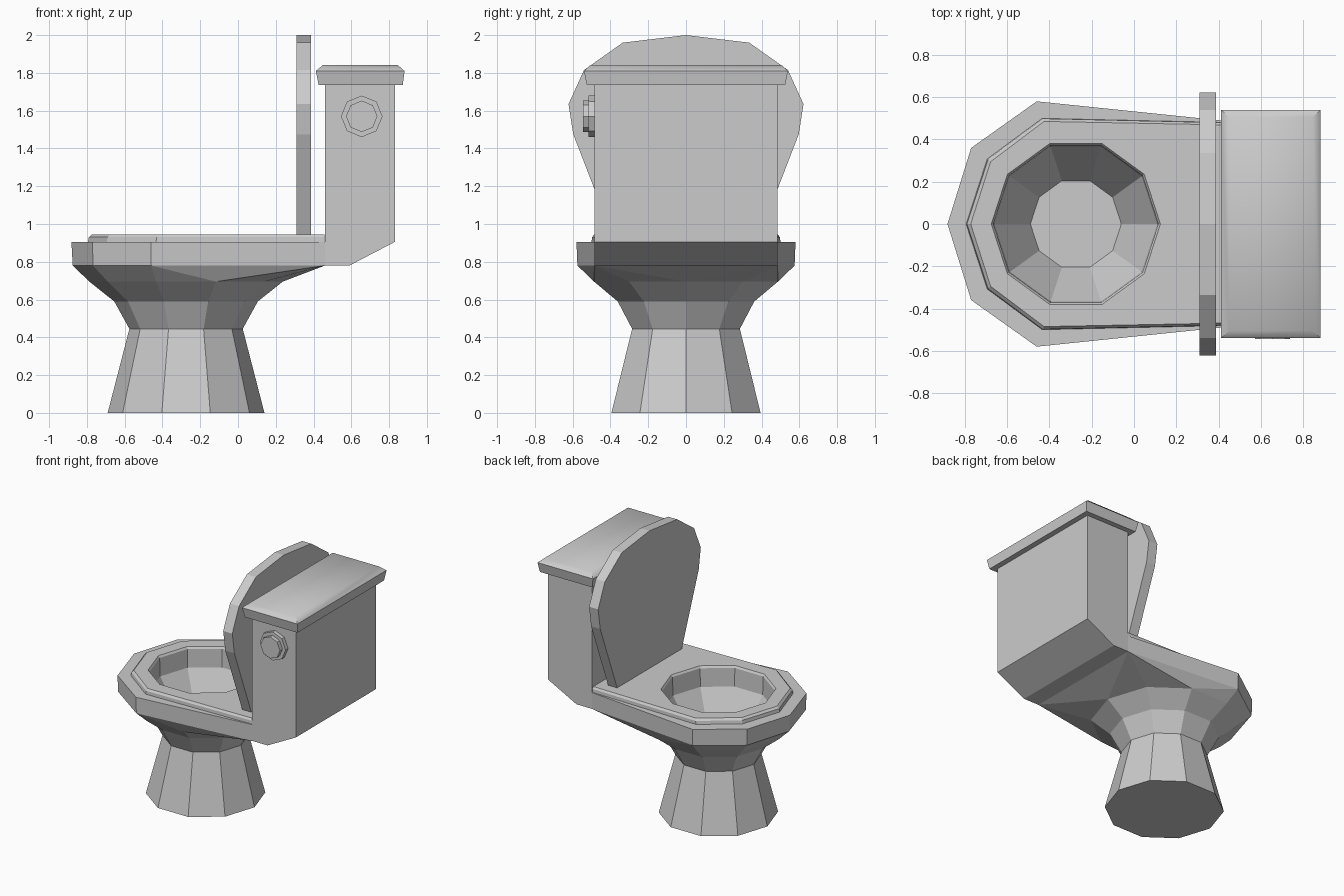
import bpy, bmesh
from math import cos, sin, pi

if "Cube" in bpy.data.objects:
    bpy.data.objects.remove(bpy.data.objects["Cube"])

CX = -0.275   # bowl axis


def ngon(r, z, n=10, cx=CX):
    return [(cx + r * cos(2 * pi * i / n), r * sin(2 * pi * i / n), z) for i in range(n)]


def finish(name, bm):
    bmesh.ops.recalc_face_normals(bm, faces=bm.faces[:])
    me = bpy.data.meshes.new(name)
    bm.to_mesh(me)
    bm.free()
    ob = bpy.data.objects.new(name, me)
    bpy.context.collection.objects.link(ob)
    return ob


def bridge(bm, a, b):
    n = len(a)
    for i in range(n):
        j = (i + 1) % n
        bm.faces.new((a[i], a[j], b[j], b[i]))


def loft(name, rings):
    bm = bmesh.new()
    vs = [[bm.verts.new(p) for p in r] for r in rings]
    for a, b in zip(vs, vs[1:]):
        bridge(bm, a, b)
    bm.faces.new(vs[0])
    bm.faces.new(vs[-1])
    return finish(name, bm)


def outline(half, z):
    # mirror a half outline that starts at the nose (y = 0)
    return [(x, y, z) for x, y in half] + [(x, -y, z) for x, y in half[:0:-1]]


# body: pedestal, rim and tank in one shell
bm = bmesh.new()
ped = [[bm.verts.new(p) for p in ngon(r, z)]
       for r, z in ((0.415, 0), (0.30, 0.445), (0.38, 0.59), (0.512, 0.695))]
bm.faces.new(ped[0])
for a, b in zip(ped, ped[1:]):
    bridge(bm, a, b)
half = [(-0.875, 0), (-0.768, 0.357), (-0.46, 0.575), (0.46, 0.485)]
low = [bm.verts.new(p) for p in outline(half, 0.78)]
top = [bm.verts.new(p) for p in outline([(-0.882, 0), (-0.77, 0.36), (-0.46, 0.58), (0.46, 0.485)], 0.905)]
for i in range(7):
    j = (i + 1) % 7
    if i != 3:                       # the tank closes the back end
        bm.faces.new((low[i], low[j], top[j], top[i]))
bm.faces.new(top)
neck = ped[3]
front = [neck[5], neck[4], neck[3], neck[7], neck[6]]
rim = [low[0], low[1], low[2], low[5], low[6]]
for i, j in ((0, 1), (1, 2), (3, 4), (4, 0)):
    bm.faces.new((front[i], front[j], rim[j], rim[i]))
for a, b, c, d, e in ((3, 2, 1, 2, 3), (7, 8, 9, 5, 4)):
    bm.faces.new((neck[a], neck[b], low[d]))
    bm.faces.new((neck[b], low[e], low[d]))
    bm.faces.new((neck[b], neck[c], low[e]))
    bm.faces.new((neck[c], neck[0], low[e]))
bm.faces.new((neck[0], low[3], low[4]))
sides = []
for s, k in ((1, 3), (-1, 4)):
    pts = [bm.verts.new((x, s * 0.485, z)) for x, z in ((0.59, 0.78), (0.83, 0.905), (0.83, 1.74), (0.46, 1.74))]
    sides.append([low[k]] + pts + [top[k]])
    bm.faces.new(sides[-1])
for i in range(5):
    bm.faces.new((sides[0][i], sides[0][i + 1], sides[1][i + 1], sides[1][i]))
body = finish("body", bm)

# seat
seat = loft("seat", [
    outline([(-0.795, 0), (-0.695, 0.308), (-0.435, 0.50), (0.459, 0.48)], 0.90),
    outline([(-0.79, 0), (-0.69, 0.305), (-0.43, 0.498), (0.459, 0.478)], 0.93),
    outline([(-0.772, 0), (-0.678, 0.295), (-0.425, 0.485), (0.459, 0.468)], 0.945)])

# bowl cavity, cut through seat and body
cutter = loft("bowl_cutter", [ngon(0.215, 0.50), ngon(0.385, 0.79), ngon(0.39, 0.93), ngon(0.42, 0.975)])
cutter.hide_render = True
cutter.display_type = 'WIRE'
for ob in (body, seat):
    m = ob.modifiers.new("bowl", 'BOOLEAN')
    m.operation = 'DIFFERENCE'
    m.solver = 'EXACT'
    m.object = cutter

# raised seat cover
cover = [(0, 2.0), (0.335, 1.96), (0.54, 1.815), (0.622, 1.635), (0.597, 1.475), (0.39, 0.94)]
cover = cover + [(-y, z) for y, z in cover[:0:-1]]
loft("seat_cover", [[(x, y, z) for y, z in cover] for x in (0.31, 0.387)])

# tank lid
def rect(x0, x1, y, z):
    return [(x0, -y, z), (x1, -y, z), (x1, y, z), (x0, y, z)]


lid = loft("tank_lid", [rect(0.427, 0.872, 0.525, 1.735), rect(0.412, 0.882, 0.54, 1.81),
                        rect(0.45, 0.845, 0.505, 1.842)])
bpy.context.view_layer.objects.active = lid
lid.select_set(True)
bpy.ops.object.shade_smooth_by_angle(angle=0.75)


# flush button: collar and knob
def disc(r, y):
    return [(x, y, 1.57 + z) for x, z, _ in ngon(r, 0, 8, 0.655)]


loft("flush_button", [disc(0.11, -0.484), disc(0.11, -0.515), disc(0.083, -0.515), disc(0.083, -0.545)])
